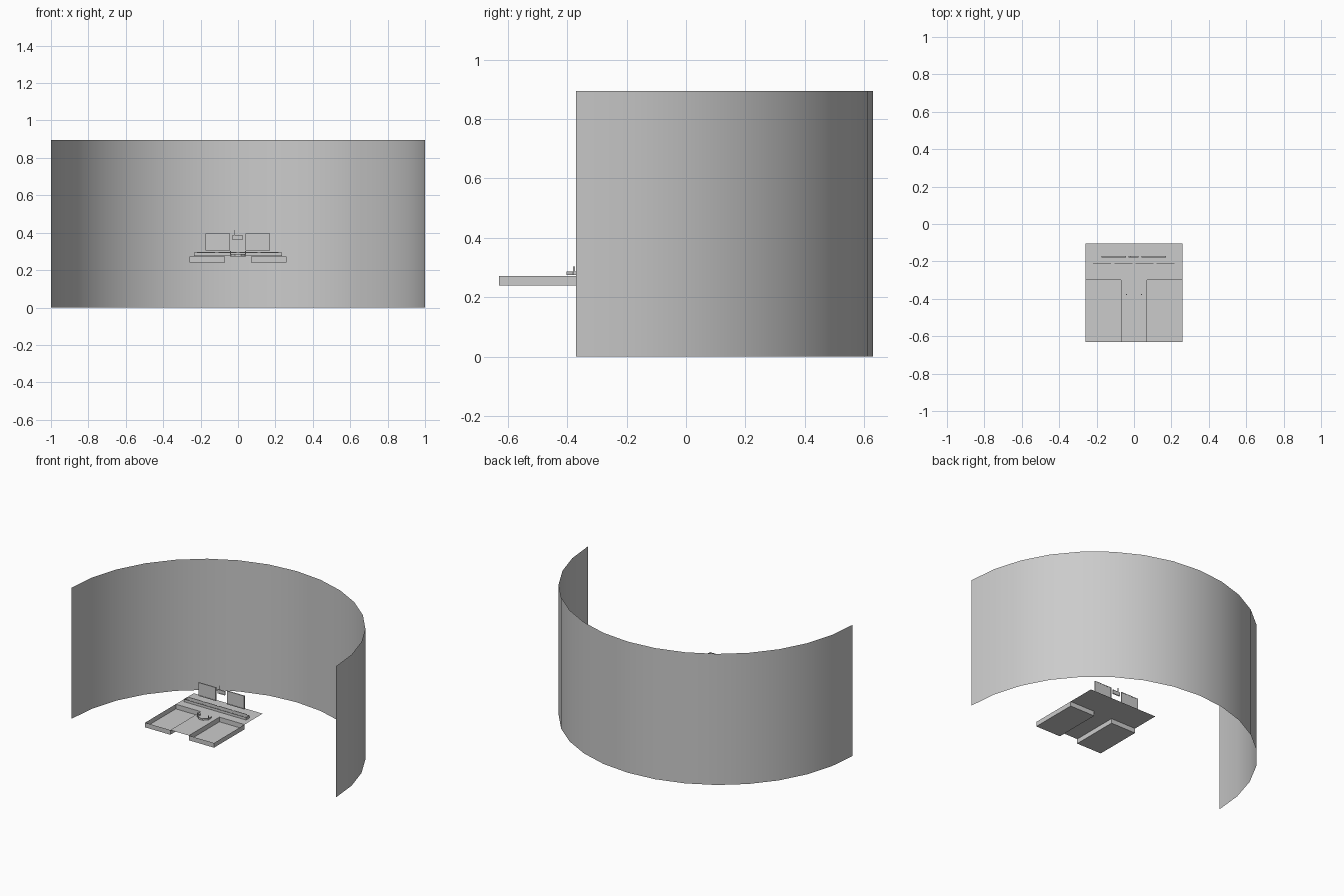
import bpy, math

if "Cube" in bpy.data.objects:
    bpy.data.objects.remove(bpy.data.objects["Cube"])

def mesh_object(name, verts, faces):
    me = bpy.data.meshes.new(name)
    me.from_pydata(verts, [], faces)
    me.update()
    ob = bpy.data.objects.new(name, me)
    bpy.context.collection.objects.link(ob)
    return ob

def ribbon(name, path, z0, z1):
    """Vertical sheet following a plan path."""
    n = len(path)
    verts = [(x, y, z0) for x, y in path] + [(x, y, z1) for x, y in path]
    return mesh_object(name, verts, [(i, i + 1, n + i + 1, n + i) for i in range(n - 1)])

def sheet(name, outline, z):
    return mesh_object(name, [(x, y, z) for x, y in outline], [tuple(range(len(outline)))])

def box(name, x0, x1, y0, y1, z0, z1, open_top=False):
    v = [(x, y, z) for z in (z0, z1) for x, y in ((x0, y0), (x1, y0), (x1, y1), (x0, y1))]
    f = [(3, 2, 1, 0)] + [(i, (i + 1) % 4, (i + 1) % 4 + 4, i + 4) for i in range(4)]
    if not open_top:
        f.append((4, 5, 6, 7))
    return mesh_object(name, v, f)

# Semicircular backdrop, a single sheet of sixteen panels
arc = [(-math.cos(math.pi * i / 16), -0.37 + math.sin(math.pi * i / 16)) for i in range(17)]
wall = ribbon("curved_screen", arc, 0, 0.895)
for p in wall.data.polygons:
    p.use_smooth = True

# T-shaped desk surface
sheet("desk_top", [(-0.07, -0.63), (0.07, -0.63), (0.07, -0.30), (0.26, -0.30),
                   (0.26, -0.105), (-0.26, -0.105), (-0.26, -0.30), (-0.07, -0.30)], 0.272)

# Sunken trays on both sides
for side, s in (("left", -1), ("right", 1)):
    a, b = sorted((0.07 * s, 0.26 * s))
    box(side + "_tray", a, b, -0.63, -0.30, 0.24, 0.272, open_top=True)

# Instrument rail: open frame with a row of short panels along the back
box("rail", -0.235, 0.235, -0.248, -0.212, 0.276, 0.294, open_top=True)
for i in range(4):
    x = -0.17 + i * 0.113
    box("rail_panel_%d" % i, x - 0.048, x + 0.048, -0.215, -0.211, 0.276, 0.297)

# Upright monitors with slim frames
def monitor(name, x0, x1, z0, z1, rim):
    y = -0.174
    box(name + "_panel", x0, x1, y - 0.001, y + 0.002, z0, z1)
    for k, (a, b, c, d) in enumerate(((x0, x1, z0, z0 + rim), (x0, x1, z1 - rim, z1),
                                      (x0, x0 + rim, z0, z1), (x1 - rim, x1, z0, z1))):
        box("%s_frame_%d" % (name, k), a, b, y - 0.004, y + 0.003, c, d)

monitor("left_monitor", -0.175, -0.044, 0.305, 0.396, 0.004)
monitor("right_monitor", 0.04, 0.171, 0.305, 0.396, 0.004)
monitor("centre_monitor", -0.03, 0.025, 0.361, 0.388, 0.003)
box("aerial", -0.018, -0.015, -0.176, -0.173, 0.388, 0.415)

# Control yoke standing on the desk
yoke = [(-0.04, -0.345), (-0.042, -0.375), (-0.015, -0.402),
        (0.015, -0.402), (0.042, -0.375), (0.04, -0.345)]
ribbon("yoke_rim", yoke, 0.274, 0.286)
for side, s in (("left", -1), ("right", 1)):
    box(side + "_yoke_grip", 0.04 * s - 0.002, 0.04 * s + 0.002, -0.38, -0.374, 0.274, 0.303)
